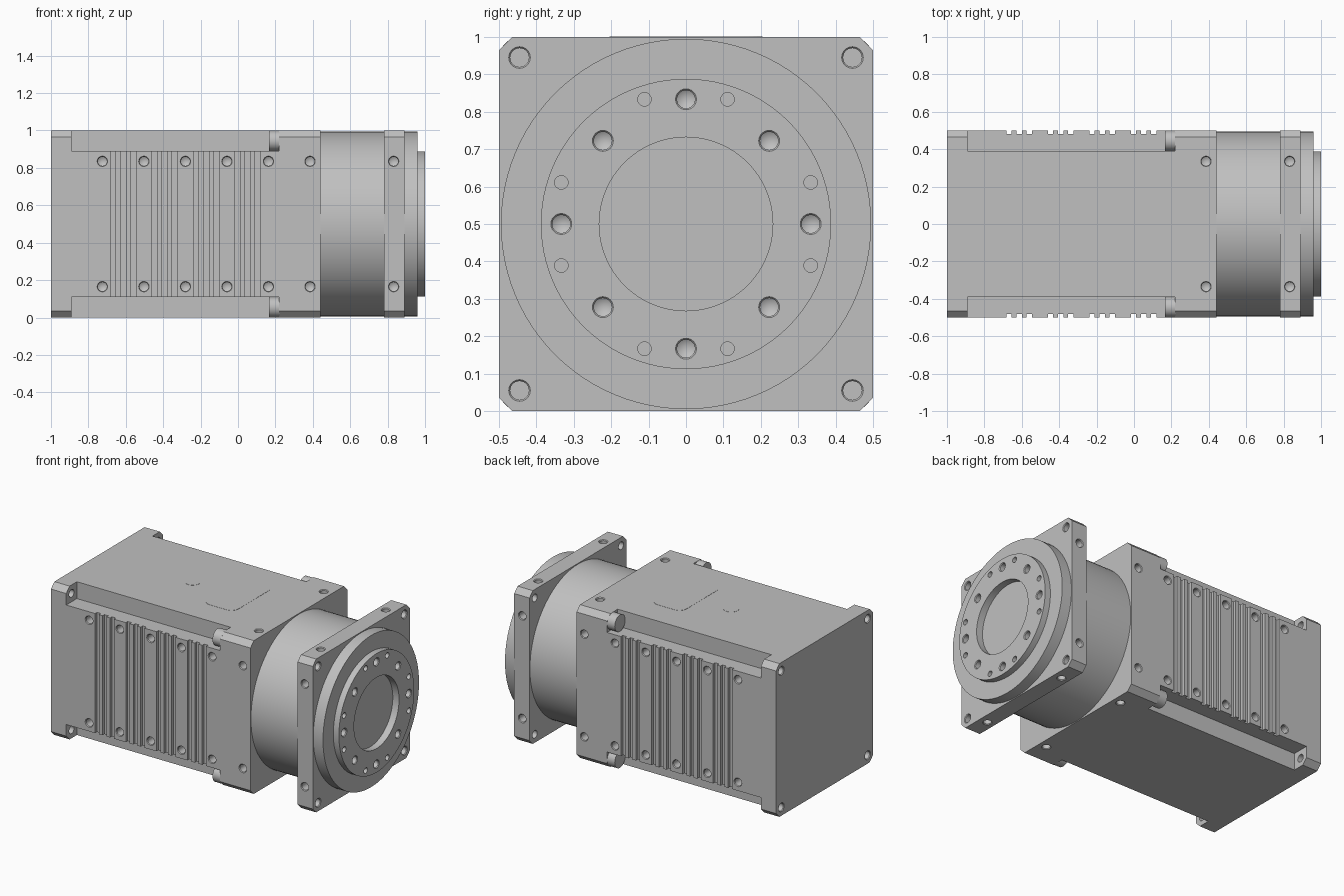
import bpy, bmesh, math
from mathutils import Vector, Matrix

if "Cube" in bpy.data.objects:
    bpy.data.objects.remove(bpy.data.objects["Cube"], do_unlink=True)

grey = bpy.data.materials.new("machined grey")
grey.use_nodes = True
colour = (0.53, 0.53, 0.53, 1)
grey.diffuse_color = colour
grey.node_tree.nodes["Principled BSDF"].inputs["Base Color"].default_value = colour

X, Y, Z = Vector((1, 0, 0)), Vector((0, 1, 0)), Vector((0, 0, 1))
MID = Z * 0.5          # centre line of the machine
SIGNS = (-1, 1)
CORNERS = [(a, b) for a in SIGNS for b in SIGNS]


def finish(name, bm):
    bmesh.ops.recalc_face_normals(bm, faces=bm.faces)
    mesh = bpy.data.meshes.new(name)
    bm.to_mesh(mesh)
    bm.free()
    mesh.materials.append(grey)
    obj = bpy.data.objects.new(name, mesh)
    bpy.context.collection.objects.link(obj)
    return obj


def activate(obj):
    bpy.ops.object.select_all(action='DESELECT')
    obj.select_set(True)
    bpy.context.view_layer.objects.active = obj


def smooth(obj):
    activate(obj)
    bpy.ops.object.shade_smooth_by_angle(angle=math.radians(30))


def cut(obj, bm):
    cutter = finish("cutter", bm)
    cutter.hide_render = True
    mod = obj.modifiers.new("cut", 'BOOLEAN')
    mod.operation, mod.solver, mod.object = 'DIFFERENCE', 'EXACT', cutter
    activate(obj)
    bpy.ops.object.modifier_apply(modifier=mod.name)
    bpy.data.objects.remove(cutter, do_unlink=True)


def box(bm, lo, hi):
    lo, hi = Vector(lo), Vector(hi)
    size = Matrix.Diagonal((*(hi - lo), 1))
    bmesh.ops.create_cube(bm, size=1, matrix=Matrix.Translation((lo + hi) / 2) @ size)


def prism(bm, points, offset):
    face = bm.faces.new([bm.verts.new(p) for p in points])
    top = bmesh.ops.extrude_face_region(bm, geom=[face])["geom"]
    bmesh.ops.translate(bm, vec=offset, verts=[v for v in top if isinstance(v, bmesh.types.BMVert)])


def turn(bm, profile, origin, axis, segs=24):
    """Revolve (radius, distance) pairs about an axis; both ends are closed."""
    turned = Z.rotation_difference(axis).to_matrix()
    rings = []
    for r, d in profile:
        count = segs if r else 1
        angles = [math.tau * i / segs for i in range(count)]
        rings.append([bm.verts.new(origin + turned @ Vector((r * math.cos(a), r * math.sin(a), d)))
                      for a in angles])
    for a, b in zip(rings, rings[1:]):
        for i in range(segs):
            j = (i + 1) % segs
            quad = [a[i % len(a)], a[j % len(a)], b[j % len(b)], b[i % len(b)]]
            bm.faces.new(list(dict.fromkeys(quad)))
    for ring in (rings[0], rings[-1]):
        if len(ring) > 1:
            bm.faces.new(ring)


def drill(bm, mouth, inward, r=0.028, depth=0.07, tip=0.015):
    """Countersunk blind hole with a conical bottom."""
    turn(bm, [(r, -0.02), (r, 0), (r - 0.004, 0.005), (r - 0.004, depth), (0, depth + tip)],
         mouth, inward)


def chamfered_block(name, x0, x1, c=0.035):
    bm = bmesh.new()
    h = 0.5
    points = []
    for a, b in ((1, 1), (-1, 1), (-1, -1), (1, -1)):
        pair = [(a * h, b * (h - c)), (a * (h - c), b * h)]
        points += pair if a * b > 0 else pair[::-1]
    prism(bm, [Vector((x0, y, z + h)) for y, z in points], X * (x1 - x0))
    return finish(name, bm)


def drill_edges(bm, x):
    """Pairs of screw holes in the top and bottom at one station."""
    for a, b in CORNERS:
        drill(bm, Vector((x, 0.335 * a, 0.5 + 0.5 * b)), -b * Z)


def drill_sides(bm, x):
    for a, b in CORNERS:
        drill(bm, Vector((x, 0.5 * a, 0.5 + 0.335 * b)), -a * Y)


# Motor body with rebated long corners
body = chamfered_block("motor_body", -1, 0.44)
bm = bmesh.new()
for a, b in CORNERS:
    ys = sorted((0.39 * a, 0.6 * a))
    zs = sorted((0.5 + 0.39 * b, 0.5 + 0.6 * b))
    box(bm, (-0.89, ys[0], zs[0]), (0.22, ys[1], zs[1]))
cut(body, bm)

# Cooling grooves, side screws and rear corner holes
bm = bmesh.new()
PITCH = 0.222
for side in SIGNS:
    ys = sorted((0.48 * side, 0.55 * side))
    for group in range(4):
        for k in range(3):
            x = -0.668 + group * PITCH + k * 0.054
            box(bm, (x - 0.014, ys[0], 0.05), (x + 0.014, ys[1], 0.95))
for i in range(6):
    drill_sides(bm, -0.725 + i * PITCH)
drill_edges(bm, 0.385)
for a, b in CORNERS:
    drill(bm, Vector((-1, 0.445 * a, 0.5 + 0.445 * b)), X, 0.029, 0.15)
cut(body, bm)
smooth(body)

# Bolt heads at the front end of the rebates
bm = bmesh.new()
for a, b in CORNERS:
    turn(bm, [(0.054, 0.165), (0.054, 0.225)], Vector((0, 0.445 * a, 0.5 + 0.445 * b)), X, 32)
smooth(finish("bolt_heads", bm))

# Round neck between body and flange
bm = bmesh.new()
turn(bm, [(0.495, 0.43), (0.495, 0.785)], MID, X, 96)
smooth(finish("gear_neck", bm))

# Square mounting flange
flange = chamfered_block("mounting_flange", 0.78, 0.89)
bm = bmesh.new()
drill_sides(bm, 0.832)
drill_edges(bm, 0.832)
for a, b in CORNERS:
    drill(bm, Vector((0.89, 0.445 * a, 0.5 + 0.445 * b)), -X, 0.029, 0.15)
cut(flange, bm)
smooth(flange)

# Output disc and raised hub with a central recess
bm = bmesh.new()
turn(bm, [(0, 0.88), (0.495, 0.88), (0.495, 0.96), (0.388, 0.96), (0.388, 1),
          (0.232, 1), (0.232, 0.955), (0, 0.955)], MID, X, 96)
hub = finish("output_hub", bm)
bm = bmesh.new()
face = MID + X
STEP = 1 / 9
for i in range(4):
    spin = Matrix.Rotation(i * math.pi / 2, 3, 'X')
    for y, z in ((0, 3), (2, 2)):
        drill(bm, face + spin @ Vector((0, y, z)) * STEP, -X)
    for y in SIGNS:
        turn(bm, [(0.018, -0.02), (0.018, 0.05)], face + spin @ Vector((0, y, 3)) * STEP, -X)
cut(hub, bm)
smooth(hub)

# Thin cover plate and round plug on the top
bm = bmesh.new()
outline = []
for i, (a, b) in enumerate(((1, 1), (-1, 1), (-1, -1), (1, -1))):
    for k in range(7):
        t = (i + k / 6) * math.pi / 2
        outline.append(Vector((a * 0.062 + 0.05 * math.cos(t), b * 0.155 + 0.05 * math.sin(t), 0.998)))
prism(bm, outline, Z * 0.003)
finish("cover_plate", bm)
bm = bmesh.new()
turn(bm, [(0.047, 0.998), (0.047, 1.001)], X * -0.327, Z, 32)
finish("round_plug", bm)
